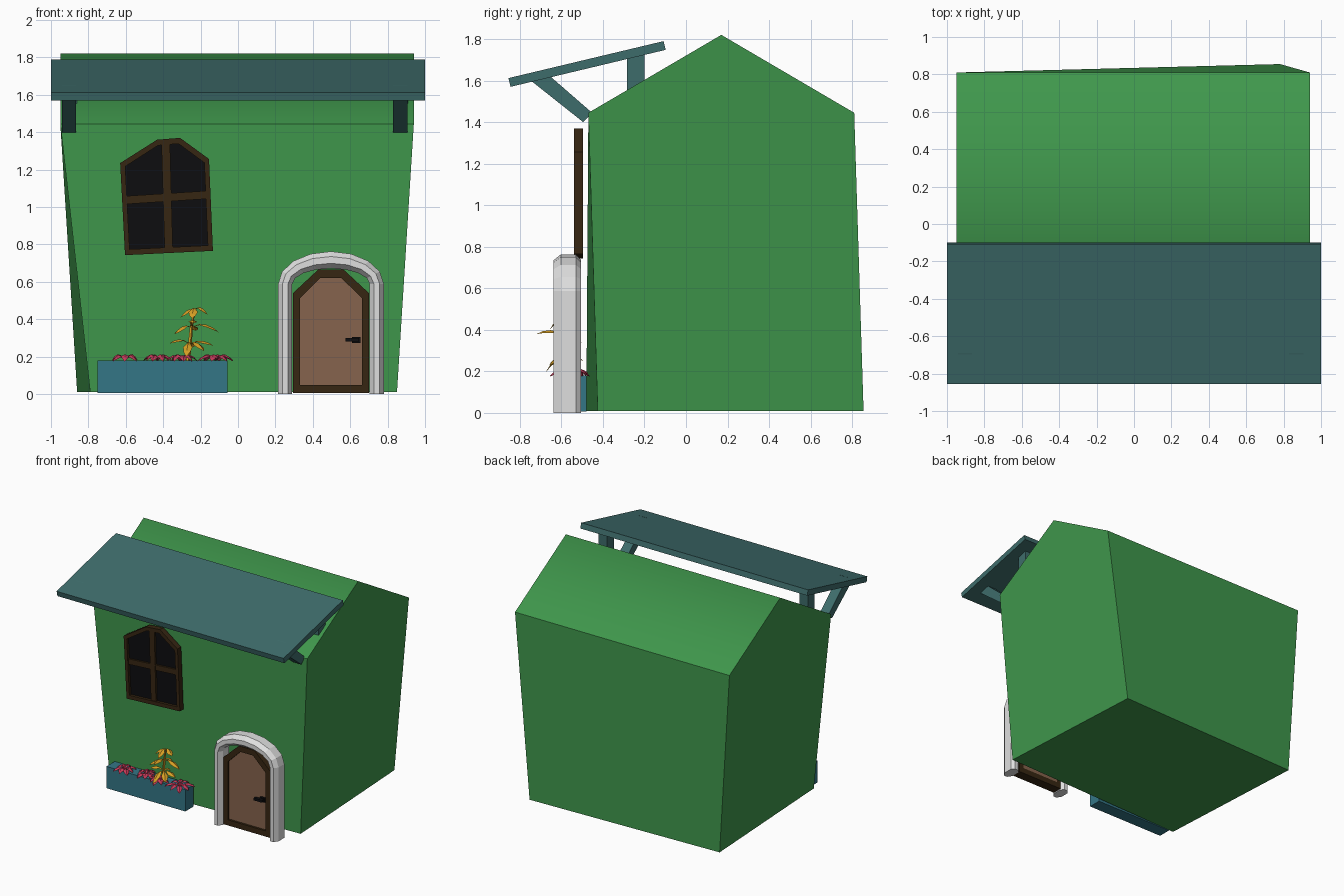
import bpy, bmesh, math
from mathutils import Vector

if "Cube" in bpy.data.objects:
    bpy.data.objects.remove(bpy.data.objects["Cube"])


def material(name, rgb):
    m = bpy.data.materials.new(name)
    m.diffuse_color = (*rgb, 1)
    m.use_nodes = True
    m.node_tree.nodes["Principled BSDF"].inputs["Base Color"].default_value = m.diffuse_color
    return m


GREEN = material("wall green", (0.050, 0.310, 0.072))
TEAL = material("awning teal", (0.048, 0.150, 0.147))
BLUE = material("planter blue", (0.034, 0.180, 0.240))
WHITE = material("stone white", (0.74, 0.74, 0.74))
BROWN = material("door brown", (0.240, 0.127, 0.074))
DARK = material("dark wood", (0.037, 0.019, 0.006))
BLACK = material("black", (0.004, 0.004, 0.005))
RED = material("flower red", (0.560, 0.042, 0.100))
YELLOW = material("plant yellow", (0.680, 0.350, 0.018))


def make(name, verts, faces, mat):
    me = bpy.data.meshes.new(name)
    me.from_pydata([tuple(v) for v in verts], [], faces)
    me.materials.append(mat)
    bm = bmesh.new()
    bm.from_mesh(me)
    bmesh.ops.recalc_face_normals(bm, faces=bm.faces)
    bm.to_mesh(me)
    bm.free()
    ob = bpy.data.objects.new(name, me)
    bpy.context.collection.objects.link(ob)
    return ob


def loft(name, rings, mat, closed=False):
    """Skin a list of equal-length vertex rings, capped unless closed."""
    n, k = len(rings[0]), len(rings)
    faces = [(i * n + j, i * n + (j + 1) % n, (i + 1) % k * n + (j + 1) % n, (i + 1) % k * n + j)
             for i in range(k if closed else k - 1) for j in range(n)]
    if not closed:
        faces += [tuple(range(n)), tuple(range((k - 1) * n, k * n))]
    return make(name, [v for r in rings for v in r], faces, mat)


def plate(name, poly, y0, y1, mat):
    """Polygon in the front plane, given depth in y."""
    return loft(name, [[(x, y, z) for x, z in poly] for y in (y0, y1)], mat)


def side_plate(name, poly, x0, x1, mat):
    """Polygon in the side plane, given width in x."""
    return loft(name, [[(x, y, z) for y, z in poly] for x in (x0, x1)], mat)


def shrink(poly, sx, sz):
    xs, zs = zip(*poly)
    cx, cz = (min(xs) + max(xs)) / 2, (min(zs) + max(zs)) / 2
    return [(cx + (x - cx) * sx, cz + (z - cz) * sz) for x, z in poly]


def frame(name, outer, inner, y0, y1, mat):
    rings = [[(x, y, z) for x, z in p] for p, y in
             ((outer, y0), (outer, y1), (inner, y1), (inner, y0))]
    return loft(name, rings, mat, closed=True)


# House body: slightly twisted base, straight eaves, ridge on top
body = make("house_body", [
    (-0.79, -0.48, 0.01), (0.85, -0.425, 0.01), (0.78, 0.855, 0.01), (-0.86, 0.805, 0.01),
    (-0.95, -0.47, 1.445), (0.94, -0.47, 1.445), (0.94, 0.81, 1.445), (-0.95, 0.81, 1.445),
    (-0.95, 0.17, 1.82), (0.94, 0.17, 1.82)],
    [(3, 2, 1, 0), (0, 1, 5, 4), (2, 3, 7, 6), (1, 2, 6, 9, 5), (3, 0, 4, 8, 7),
     (4, 5, 9, 8), (6, 7, 8, 9)], GREEN)
for p in body.data.polygons:  # the two roof slopes blend over the ridge
    p.use_smooth = p.normal.z > 0.5

# Awning board with posts and diagonal struts
side_plate("awning_board", [(-0.855, 1.612), (-0.845, 1.57), (-0.098, 1.748), (-0.108, 1.79)], -1, 1, TEAL)
for side, x in (("left", -0.94), ("right", 0.83)):
    side_plate("awning_strut_" + side,
               [(-0.495, 1.40), (-0.452, 1.445), (-0.69, 1.652), (-0.72, 1.642), (-0.76, 1.61)],
               x, x + 0.075, TEAL)
    side_plate("awning_post_" + side, [(-0.285, 1.54), (-0.2, 1.585), (-0.2, 1.74), (-0.285, 1.72)],
               x + 0.005, x + 0.08, TEAL)

# Crooked window
win = [(-0.604, 0.743), (-0.134, 0.766), (-0.155, 1.257), (-0.31, 1.37), (-0.433, 1.36), (-0.63, 1.235)]
hole = shrink(win, 0.89, 0.90)
frame("window_frame", win, hole, -0.54, -0.495, DARK)
plate("window_glass", hole, -0.518, -0.505, BLACK)
plate("window_bar_vertical", [(-0.392, 0.76), (-0.348, 0.76), (-0.364, 1.355), (-0.41, 1.355)], -0.535, -0.505, DARK)
plate("window_bar_horizontal", [(-0.61, 1.015), (-0.15, 1.045), (-0.15, 1.088), (-0.615, 1.058)], -0.533, -0.505, DARK)

# Door, frame and handle
door = [(0.294, 0.005), (0.70, 0.005), (0.70, 0.54), (0.565, 0.665), (0.428, 0.665), (0.294, 0.54)]
inner = shrink(door, 0.82, 0.865)
frame("door_frame", door, inner, -0.60, -0.52, DARK)
plate("door_panel", inner, -0.583, -0.52, BROWN)
plate("handle_plate", [(0.61, 0.272), (0.655, 0.272), (0.655, 0.306), (0.61, 0.306)], -0.60, -0.58, BLACK)
plate("handle_lever", [(0.575, 0.28), (0.648, 0.28), (0.648, 0.299), (0.575, 0.299)], -0.625, -0.60, BLACK)

# Stone door surround: chamfered section swept along an arch
section = [(0, -0.603), (0.3, -0.637), (0.7, -0.637), (1, -0.603),
           (1, -0.53), (0.7, -0.505), (0.3, -0.505), (0, -0.53)]


def arch(half_w, rise):
    pts = [(0.497 - half_w, 0.0)]
    for i in range(9):
        a = math.pi * (1 - i / 8)
        pts.append((0.497 + half_w * math.cos(a), 0.588 + rise * math.sin(a)))
    return pts + [(0.497 + half_w, 0.0)]


surround = loft("door_surround",
                [[(a[0] + (b[0] - a[0]) * t, y, a[1] + (b[1] - a[1]) * t) for t, y in section]
                 for a, b in zip(arch(0.207, 0.084), arch(0.283, 0.175))], WHITE)

# Planter box
plate("planter_box", [(-0.75, 0.007), (-0.055, 0.007), (-0.055, 0.18), (-0.75, 0.18)], -0.585, -0.48, BLUE)


def leaf(verts, faces, base, angle, length, width, rise, drop):
    """Folded pointed leaf arching outward from base."""
    out = Vector((math.cos(angle), math.sin(angle), 0))
    across = Vector((-out.y, out.x, 0))
    start = len(verts)
    for s, w in ((0, 0.15), (0.3, 0.4), (0.55, 1), (0.8, 0.75), (1, 0.02)):
        p = Vector(base) + out * length * s + Vector((0, 0, rise * s - drop * s * s))
        half = across * width * w / 2
        dip = Vector((0, 0, -0.25 * width * w))
        verts += [p - half + dip, p, p + half + dip]
    for i in range(4):
        for j in range(2):
            a = start + i * 3 + j
            faces.append((a, a + 1, a + 4, a + 3))


# Low red plants along the box
for n, (x, y, r) in enumerate([(-0.605, -0.56, 0.09), (-0.43, -0.54, 0.085),
                               (-0.30, -0.57, 0.085), (-0.12, -0.56, 0.115)]):
    v, f = [], []
    for i in range(8):
        leaf(v, f, (x, y, 0.18), i * math.tau / 8 + n * 0.45, r * (1 if i % 2 else 0.8),
             0.042, 0.14 - 0.02 * (i % 2), 0.145 - 0.02 * (i % 2))
    make("red_plant_%d" % (n + 1), v, f, RED)

# Tall yellow plant: leaning stem with tiers of drooping leaves
stem = [(-0.27, -0.56, 0.16), (-0.258, -0.565, 0.27), (-0.25, -0.57, 0.36), (-0.232, -0.575, 0.455)]
loft("yellow_stem", [[(x + r * math.cos(a), y + r * math.sin(a), z)
                      for a in (i * math.tau / 5 for i in range(5))]
                     for (x, y, z), r in zip(stem, (0.012, 0.011, 0.009, 0.005))], YELLOW)
v, f = [], []
for k, deg, length, rise, drop in (
        (1, -100, 0.11, 0.06, 0.13), (1, -15, 0.13, 0.07, 0.08), (1, 185, 0.11, 0.09, 0.09),
        (1, 80, 0.07, 0.06, 0.08), (1, -50, 0.12, 0.06, 0.10), (2, -8, 0.15, 0.08, 0.11),
        (2, 215, 0.11, 0.05, 0.09), (2, -85, 0.15, 0.13, 0.11), (2, 70, 0.07, 0.05, 0.07),
        (3, -20, 0.075, 0.06, 0.09), (3, 200, 0.08, 0.02, 0.065), (3, -100, 0.08, 0.05, 0.10)):
    leaf(v, f, stem[k], math.radians(deg), length, 0.05, rise, drop)
make("yellow_leaves", v, f, YELLOW)
